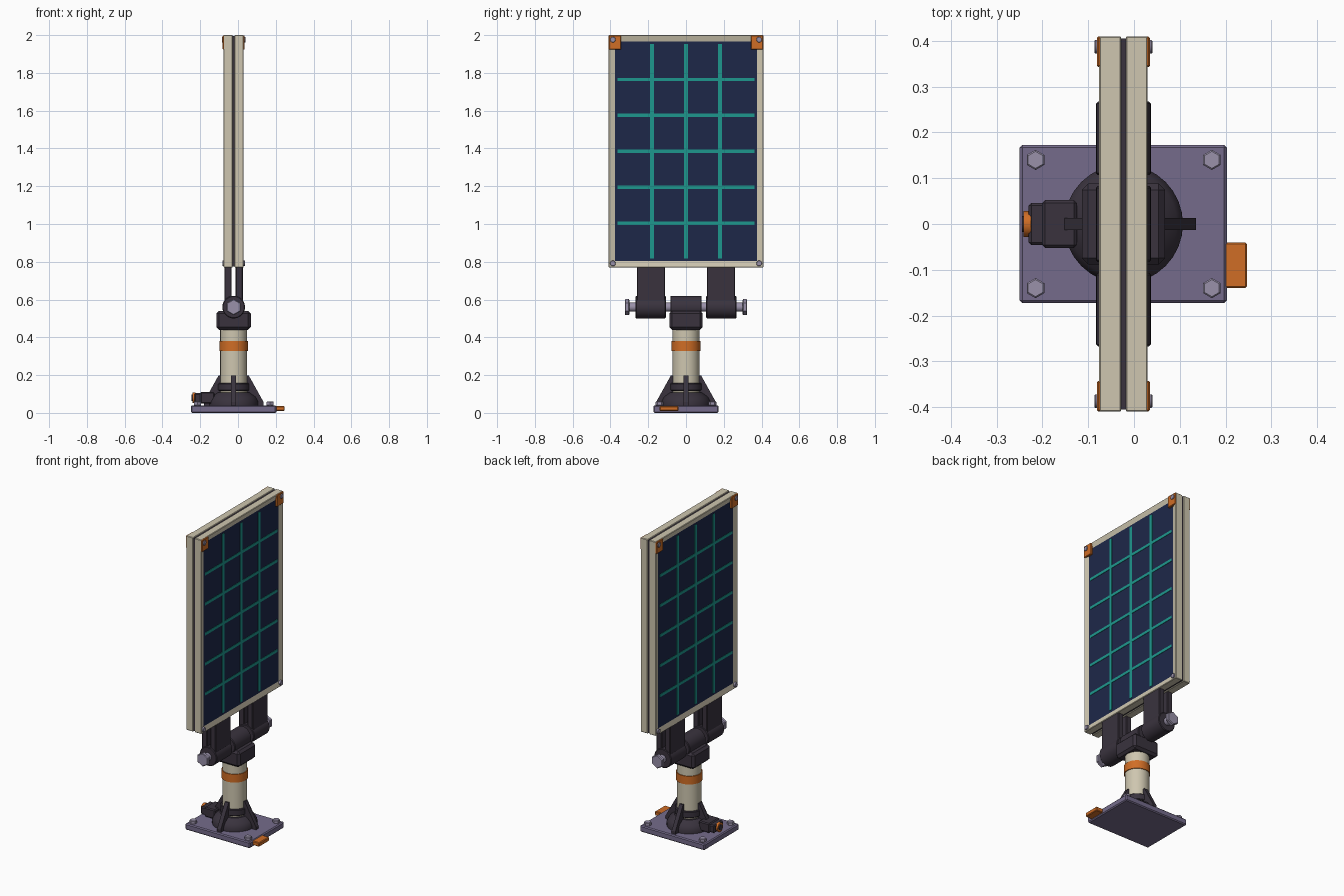
import bpy
import bmesh
from math import pi, radians
from mathutils import Matrix, Vector

if "Cube" in bpy.data.objects:
    bpy.data.objects.remove(bpy.data.objects["Cube"], do_unlink=True)

CX = -0.023  # vertical axis of the mast and panels


def material(name, r, g, b):
    color = [(c / 255) ** 2.2 for c in (r, g, b)] + [1]
    mat = bpy.data.materials.new(name)
    mat.use_nodes = True
    mat.diffuse_color = color
    mat.node_tree.nodes["Principled BSDF"].inputs["Base Color"].default_value = color
    return mat


CREAM = material("cream paint", 205, 197, 174)
DARK = material("charcoal metal", 60, 54, 64)
PURPLE = material("purple steel", 116, 107, 138)
BOLT = material("pale bolt steel", 152, 144, 168)
ORANGE = material("orange accent", 207, 109, 42)
NAVY = material("navy cell", 35, 44, 74)
TEAL = material("teal grid", 35, 150, 140)


def finish(bm, name, mats, smooth=False):
    bmesh.ops.recalc_face_normals(bm, faces=bm.faces)
    mesh = bpy.data.meshes.new(name)
    bm.to_mesh(mesh)
    bm.free()
    obj = bpy.data.objects.new(name, mesh)
    bpy.context.collection.objects.link(obj)
    for mat in mats:
        mesh.materials.append(mat)
    if smooth:
        bpy.ops.object.select_all(action="DESELECT")
        obj.select_set(True)
        bpy.context.view_layer.objects.active = obj
        bpy.ops.object.shade_smooth_by_angle(angle=radians(35))
    return obj


def new_box(xs, ys, zs, bevel=0.0):
    bm = bmesh.new()
    bmesh.ops.create_cube(bm, size=1)
    for v in bm.verts:
        for i, (lo, hi) in enumerate((xs, ys, zs)):
            v.co[i] = max(lo, hi) if v.co[i] > 0 else min(lo, hi)
    if bevel:
        bmesh.ops.bevel(bm, geom=bm.edges[:], offset=bevel, segments=1, affect="EDGES")
    return bm


def box(name, xs, ys, zs, mat, bevel=0.0):
    return finish(new_box(xs, ys, zs, bevel), name, [mat])


def rod(name, start, end, radius, mat, sides=32, bevel=0.0):
    a, b = Vector(start), Vector(end)
    bm = bmesh.new()
    bmesh.ops.create_cone(bm, cap_ends=True, segments=sides, radius1=radius,
                          radius2=radius, depth=(b - a).length)
    if bevel:
        rims = [e for e in bm.edges if abs(e.verts[0].co.z - e.verts[1].co.z) < 1e-5]
        bmesh.ops.bevel(bm, geom=rims, offset=bevel, segments=1, affect="EDGES")
    turn = (b - a).to_track_quat("Z", "Y").to_matrix().to_4x4()
    bm.transform(Matrix.Translation((a + b) / 2) @ turn)
    return finish(bm, name, [mat], sides > 8)


def lathe(name, profile, mat):
    bm = bmesh.new()
    verts = [bm.verts.new((r, 0, z)) for r, z in profile]
    edges = [bm.edges.new(pair) for pair in zip(verts, verts[1:])]
    bmesh.ops.spin(bm, geom=verts + edges, cent=(0, 0, 0), axis=(0, 0, 1),
                   angle=2 * pi, steps=32)
    bmesh.ops.remove_doubles(bm, verts=bm.verts, dist=1e-5)
    bm.transform(Matrix.Translation((CX, 0, 0)))
    return finish(bm, name, [mat], True)


# Base plate, anchor bolts and side tab
box("base_plate", (-0.25, 0.203), (-0.173, 0.173), (0, 0.04), PURPLE, 0.006)
for x in (-0.215, 0.17):
    for y in (-0.14, 0.14):
        rod("anchor_bolt", (x, y, 0.038), (x, y, 0.06), 0.022, BOLT, 6, 0.003)
box("side_tab", (0.19, 0.247), (-0.14, -0.04), (0.01, 0.036), ORANGE, 0.004)

# Mast foot, mast and collars
lathe("mast_foot", [(0, 0.038), (0.13, 0.038), (0.13, 0.06), (0.117, 0.085),
                    (0.085, 0.108), (0, 0.108)], DARK)
rod("mast", (CX, 0, 0.1), (CX, 0, 0.45), 0.071, CREAM)
rod("foot_collar", (CX, 0, 0.117), (CX, 0, 0.158), 0.083, DARK, bevel=0.004)
rod("mast_band", (CX, 0, 0.328), (CX, 0, 0.38), 0.076, ORANGE)

# Four triangular gussets around the mast
for k in range(4):
    bm = bmesh.new()
    outline = [(0.06, 0.038), (0.158, 0.038), (0.158, 0.058), (0.08, 0.198), (0.06, 0.198)]
    face = bm.faces.new([bm.verts.new((r, -0.013, z)) for r, z in outline])
    side = bmesh.ops.extrude_face_region(bm, geom=[face])["geom"]
    bmesh.ops.translate(bm, vec=(0, 0.026, 0),
                        verts=[v for v in side if isinstance(v, bmesh.types.BMVert)])
    bm.transform(Matrix.Translation((CX, 0, 0)) @ Matrix.Rotation(k * pi / 2, 4, "Z"))
    finish(bm, "gusset", [DARK])

# Cable connector on the foot
box("connector_box", (-0.2, -0.125), (-0.052, 0.052), (0.05, 0.11), DARK, 0.006)
box("connector_nose", (-0.23, -0.19), (-0.046, 0.046), (0.055, 0.104), DARK, 0.006)
rod("connector_ring", (-0.225, 0, 0.08), (-0.241, 0, 0.08), 0.028, ORANGE)
rod("connector_plug", (-0.225, 0, 0.08), (-0.245, 0, 0.08), 0.017, DARK)

# Mast head with central hinge barrel
HZ = 0.56
box("mast_head", (CX - 0.091, CX + 0.091), (-0.088, 0.088), (0.44, 0.54), DARK, 0.014)
box("head_saddle", (CX - 0.055, CX + 0.055), (-0.08, 0.08), (0.5, HZ), DARK)
rod("head_barrel", (CX, -0.083, HZ), (CX, 0.083, HZ), 0.06, DARK, bevel=0.004)

# Hinge pin, outer barrels and panel arms
rod("hinge_pin", (CX, -0.31, HZ), (CX, 0.31, HZ), 0.024, BOLT)
for s in (-1, 1):
    rod("pin_head", (CX, s * 0.3, HZ), (CX, s * 0.324, HZ), 0.043, BOLT, 6, 0.004)
    rod("outer_barrel", (CX, s * 0.107, HZ), (CX, s * 0.267, HZ), 0.06, DARK, bevel=0.004)
    for side in (-1, 1):
        box("panel_arm", (CX + side * 0.011, CX + side * 0.049),
            (s * 0.11, s * 0.26), (HZ, 0.785), DARK, 0.004)

# Two back-to-back panels
box("panel_gasket", (CX - 0.006, CX + 0.006), (-0.405, 0.405), (0.775, 1.996), DARK)
for side in (-1, 1):
    def across(inner, outer):
        return CX + side * inner, CX + side * outer

    # Frame with a recessed cell field
    bm = new_box(across(0.005, 0.053), (-0.41, 0.41), (0.77, 2.0), 0.003)
    front = max(bm.faces, key=lambda f: side * f.calc_center_median().x)
    bmesh.ops.inset_region(bm, faces=[front], thickness=0.044)
    bmesh.ops.translate(bm, verts=front.verts, vec=(-side * 0.008, 0, 0))
    bmesh.ops.inset_region(bm, faces=[front], thickness=0.0005)
    front.material_index = 1
    finish(bm, "panel_frame", [CREAM, NAVY])

    # Grid lines between the cells
    for i in range(1, 4):
        y = -0.36 + i * 0.18
        box("grid_column", across(0.043, 0.048), (y - 0.01, y + 0.01), (0.818, 1.952), TEAL)
    for i in range(1, 6):
        z = 0.815 + i * 0.19
        box("grid_row", across(0.043, 0.0475), (-0.363, 0.363), (z - 0.009, z + 0.009), TEAL)

    # Corner guards and screws
    for s in (-1, 1):
        box("corner_guard", across(0.04, 0.058), (s * 0.343, s * 0.409),
            (1.924, 1.999), ORANGE, 0.003)
        for z, height in ((0.792, 0.06), (1.976, 0.063)):
            x0, x1 = across(0.045, height)
            rod("panel_screw", (x0, s * 0.387, z), (x1, s * 0.387, z), 0.015, BOLT, 12, 0.002)
